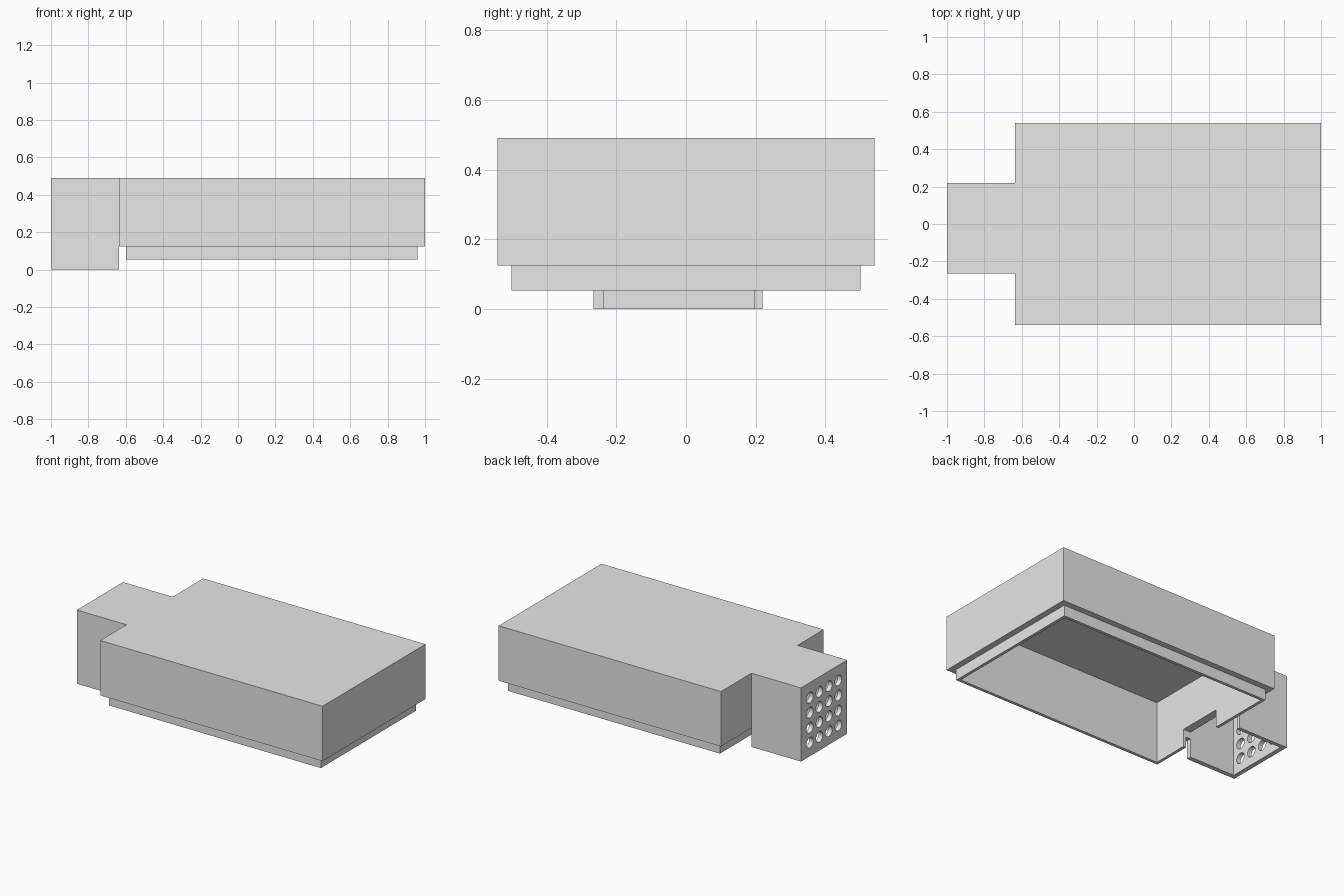
import bpy
import bmesh
from math import pi
from mathutils import Matrix, Vector

old = bpy.data.objects.get("Cube")
if old:
    bpy.data.objects.remove(old, do_unlink=True)

grey = bpy.data.materials.new("plain_grey")
grey.use_nodes = True
grey.diffuse_color = (0.8, 0.8, 0.8, 1)
grey.node_tree.nodes["Principled BSDF"].inputs["Base Color"].default_value = grey.diffuse_color


def make_object(name, bm):
    bmesh.ops.recalc_face_normals(bm, faces=bm.faces)
    mesh = bpy.data.meshes.new(name)
    bm.to_mesh(mesh)
    bm.free()
    mesh.materials.append(grey)
    obj = bpy.data.objects.new(name, mesh)
    bpy.context.collection.objects.link(obj)
    return obj


def box(name, low, high):
    low, high = Vector(low), Vector(high)
    bm = bmesh.new()
    bmesh.ops.create_cube(bm, size=1, matrix=Matrix.Translation((low + high) / 2)
                          @ Matrix.Diagonal((high - low).to_4d()))
    return make_object(name, bm)


def nested_rectangles(name, levels):
    """Closed solid skinned over rectangles given as (x0, x1, half_y, z)."""
    bm = bmesh.new()
    loops = [[bm.verts.new(p) for p in ((x0, -h, z), (x1, -h, z), (x1, h, z), (x0, h, z))]
             for x0, x1, h, z in levels]
    for a, b in zip(loops, loops[1:]):
        for i in range(4):
            j = (i + 1) % 4
            bm.faces.new((a[i], a[j], b[j], b[i]))
    bm.faces.new(loops[0])
    bm.faces.new(loops[-1])
    return make_object(name, bm)


def cut(target, cutter):
    cutter.hide_render = True
    mod = target.modifiers.new("cut", "BOOLEAN")
    mod.operation = "DIFFERENCE"
    mod.solver = "EXACT"
    mod.object = cutter
    bpy.context.view_layer.objects.active = target
    bpy.ops.object.modifier_apply(modifier=mod.name)
    bpy.data.objects.remove(cutter, do_unlink=True)


# Main housing: outer wall, stepped lip and open underside
housing = nested_rectangles("main_housing", [
    (-0.635, 1.0, 0.54, 0.49),
    (-0.635, 1.0, 0.54, 0.125),
    (-0.6, 0.96, 0.5, 0.125),
    (-0.6, 0.96, 0.5, 0.053),
    (-0.58, 0.94, 0.48, 0.053),
    (-0.58, 0.94, 0.48, 0.46),
])

# Passage through the end wall
cut(housing, box("passage_cutter", (-0.7, -0.235, 0), (-0.55, 0.065, 0.17)))

# Side compartment, open below and toward the housing
side = box("side_compartment", (-1, -0.265, 0), (-0.635, 0.22, 0.49))
cut(side, box("cavity_cutter", (-0.97, -0.235, -0.1), (-0.5, 0.195, 0.46)))

# Grid of round holes in the end plate
bm = bmesh.new()
for row in range(4):
    for col in range(4):
        place = Matrix.Translation((-0.985, -0.1725 + 0.1 * col, 0.09 + 0.1 * row))
        bmesh.ops.create_cone(bm, cap_ends=True, segments=24, radius1=0.035, radius2=0.035,
                              depth=0.1, matrix=place @ Matrix.Rotation(pi / 2, 4, "Y"))
cut(side, make_object("hole_cutter", bm))

# Smooth hole walls, crisp box edges
bpy.ops.object.select_all(action="DESELECT")
side.select_set(True)
bpy.context.view_layer.objects.active = side
bpy.ops.object.shade_smooth_by_angle()
